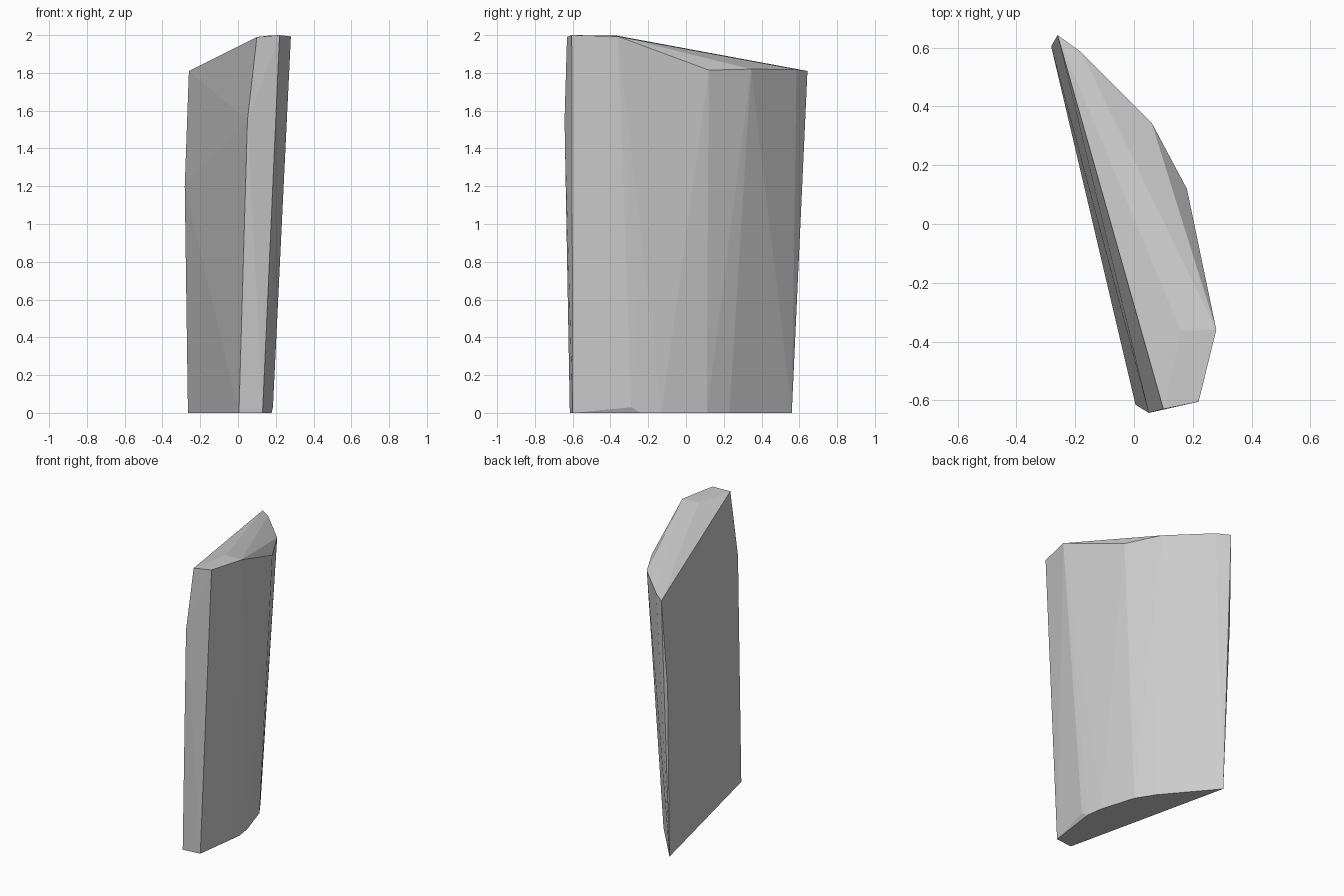
import bpy, bmesh, math

if "Cube" in bpy.data.objects:
    bpy.data.objects.remove(bpy.data.objects["Cube"])

# Key corners of the faceted slab: sloping crown, side bulges, flat foot
crown = [(0.10, -0.63, 1.99), (0.22, -0.605, 2.0), (0.28, -0.36, 1.993),
         (0.16, -0.365, 1.997), (0.18, 0.12, 1.815), (0.06, 0.345, 1.82),
         (-0.18, 0.585, 1.818), (-0.26, 0.643, 1.81)]
sides = [(0.05, -0.643, 1.55), (-0.282, 0.605, 1.2),
         (0.185, -0.29, 0.03), (-0.11, 0.39, 0.16)]
foot = [(0.005, -0.615, 0), (0.13, -0.60, 0), (0.178, -0.24, 0),
        (0.162, -0.13, 0), (0.088, 0.11, 0), (0.012, 0.23, 0),
        (-0.265, 0.56, 0)]

# Stone slab: convex hull of the corners, flat shaded
bm = bmesh.new()
for p in crown + sides + foot:
    bm.verts.new(p)
res = bmesh.ops.convex_hull(bm, input=bm.verts[:])
loose = [v for v in bm.verts if not v.link_faces]
bmesh.ops.delete(bm, geom=loose, context='VERTS')
bmesh.ops.dissolve_limit(bm, angle_limit=math.radians(0.5),
                         verts=bm.verts[:], edges=bm.edges[:])
bmesh.ops.recalc_face_normals(bm, faces=bm.faces[:])
mesh = bpy.data.meshes.new("stone_slab")
bm.to_mesh(mesh)
bm.free()
slab = bpy.data.objects.new("stone_slab", mesh)
bpy.context.collection.objects.link(slab)
